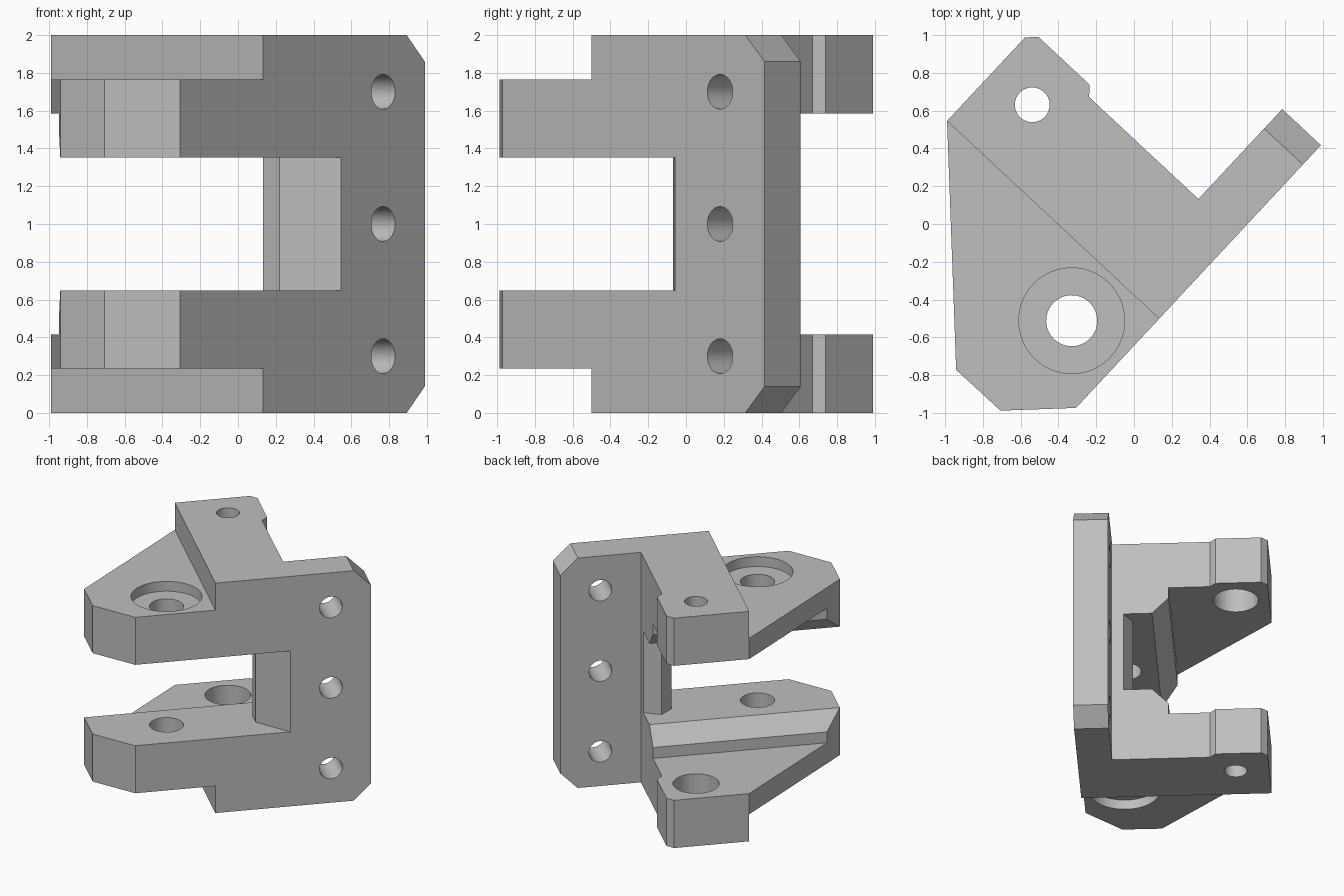
import bpy, bmesh, math
from mathutils import Matrix, Vector

if "Cube" in bpy.data.objects:
    bpy.data.objects.remove(bpy.data.objects["Cube"], do_unlink=True)

grey = bpy.data.materials.new("plain grey")
grey.use_nodes = True
colour = (0.52, 0.52, 0.52, 1)
grey.diffuse_color = colour
grey.node_tree.nodes["Principled BSDF"].inputs["Base Color"].default_value = colour

# Working frame: u runs along the plate, v runs back from it, z is up
FRAME = Matrix.Translation((-0.307, -0.973, 0)) @ Matrix.Rotation(math.radians(47), 4, "Z")
AXES = {"u": lambda a, b, h: (h, a, b),
        "v": lambda a, b, h: (a, h, b),
        "z": lambda a, b, h: (a, b, h)}


def prism(name, outline, low, high, axis="z"):
    """Extrude a 2D outline along u, v or z."""
    bm = bmesh.new()
    place = AXES[axis]
    face = bm.faces.new([bm.verts.new(place(a, b, low)) for a, b in outline])
    ext = bmesh.ops.extrude_face_region(bm, geom=[face])
    verts = [g for g in ext["geom"] if isinstance(g, bmesh.types.BMVert)]
    bmesh.ops.translate(bm, verts=verts, vec=Vector(place(0, 0, high - low)))
    bmesh.ops.recalc_face_normals(bm, faces=bm.faces)
    bm.transform(FRAME)
    mesh = bpy.data.meshes.new(name)
    bm.to_mesh(mesh)
    bm.free()
    mesh.materials.append(grey)
    obj = bpy.data.objects.new(name, mesh)
    bpy.context.collection.objects.link(obj)
    return obj


def circle(a, b, radius, count=48):
    steps = [math.tau * i / count for i in range(count)]
    return [(a + radius * math.cos(t), b + radius * math.sin(t)) for t in steps]


def combine(body, tool, operation):
    mod = body.modifiers.new(operation.lower(), "BOOLEAN")
    mod.operation = operation
    mod.solver = "EXACT"
    mod.object = tool
    bpy.context.view_layer.objects.active = body
    bpy.ops.object.modifier_apply(modifier=mod.name)
    bpy.data.objects.remove(tool, do_unlink=True)


def mirrored(points):
    """Close a profile by reflecting it about mid height."""
    return points + [(a, 2 - b) for a, b in reversed(points)]


STEP, SIDE, BACK = 0.645, 1.25, 1.534

# Mounting plate with bevelled outer corners
bracket = prism("bracket", mirrored([(STEP, 0), (1.76, 0), (1.9, 0.14)]), 0, 0.28, "v")

# Full height block behind the plate, with a thickened rear end
block = prism("block", [(STEP, 0), (SIDE, 0), (SIDE, 1.07), (1.3, 1.115),
                        (1.3, 1.483), (SIDE, BACK), (STEP, BACK)], 0, 2)
combine(bracket, block, "UNION")

# Side arms, shorter in height and tapering to the back
arms = prism("arms", [(0, 0), (0.9, 0), (0.9, BACK), (STEP, BACK),
                      (-0.285, 0.601), (-0.283, 0.2825)], 0.235, 1.765)
combine(bracket, arms, "UNION")

# Opening between the arms, leaving a bevelled rib behind the plate
opening = prism("opening", [(-1, -0.5), (SIDE, -0.5), (SIDE, 0), (1.02, 0.232),
                            (1.02, 0.35), (1.12, 0.44), (SIDE, 0.37),
                            (2, 0.37), (2, 2), (-1, 2)], 0.648, 1.352)
combine(bracket, opening, "DIFFERENCE")

# Wider rear opening with a sloped and stepped lead-in
rear = prism("rear_opening", mirrored([(0.601, 0.648), (0.735, 0.51),
                                       (0.735, 0.415), (2, 0.415)]), -1, 2, "u")
combine(bracket, rear, "DIFFERENCE")

# Plate bolt holes
for z in (0.3, 1, 1.7):
    combine(bracket, prism("bolt_hole", circle(1.577, z, 0.092), -0.2, 0.5, "v"), "DIFFERENCE")

# Vertical holes: arm bore with outer recesses, rear bore with inner recess
ARM, REAR = (0.322, 0.331), (1.015, 1.263)
for name, centre, radius, low, high in (
        ("arm_hole", ARM, 0.135, -0.1, 2.1),
        ("arm_recess_bottom", ARM, 0.28, 0, 0.32),
        ("arm_recess_top", ARM, 0.28, 1.68, 2),
        ("rear_hole", REAR, 0.092, -0.1, 2.1),
        ("rear_recess", REAR, 0.182, 0.2, 1.8)):
    combine(bracket, prism(name, circle(*centre, radius), low, high), "DIFFERENCE")

bpy.ops.object.select_all(action="DESELECT")
bracket.select_set(True)
bpy.context.view_layer.objects.active = bracket
bpy.ops.object.shade_smooth_by_angle(angle=math.radians(25))
